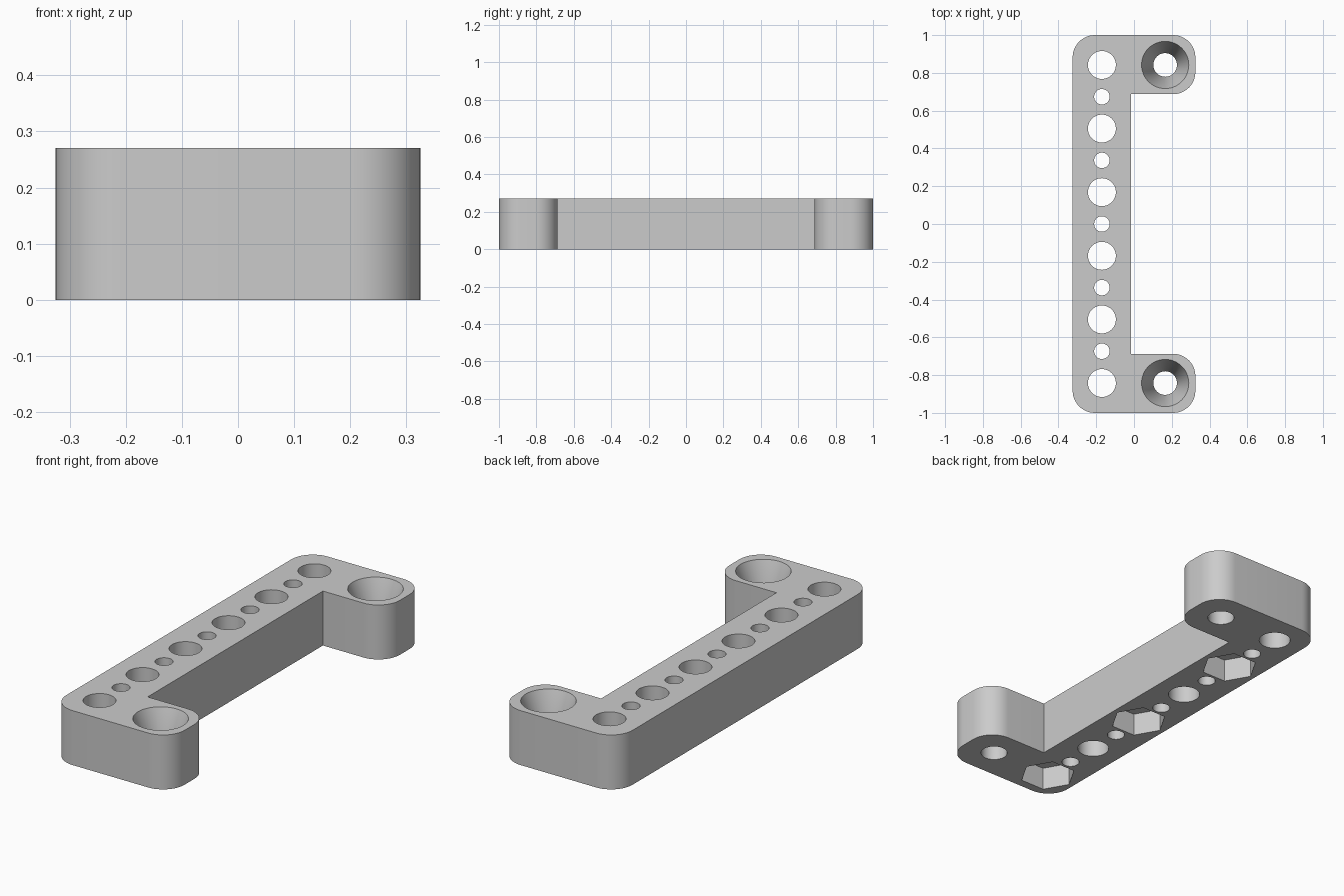
import bpy, bmesh, math

if "Cube" in bpy.data.objects:
    bpy.data.objects.remove(bpy.data.objects["Cube"], do_unlink=True)

HEIGHT = 0.27
HALF_X, HALF_Y = 0.325, 1.0
BAR_EDGE, ARM_EDGE = -0.015, 0.687
CORNER = 0.118
HOLE_X, SCREW_X, END_Y = -0.17, 0.165, 0.842

gray = bpy.data.materials.new("plain gray")
gray.use_nodes = True
gray.diffuse_color = (0.6, 0.6, 0.6, 1)
gray.node_tree.nodes["Principled BSDF"].inputs["Base Color"].default_value = (0.6, 0.6, 0.6, 1)


def make_object(name, bm):
    bmesh.ops.recalc_face_normals(bm, faces=bm.faces)
    mesh = bpy.data.meshes.new(name)
    bm.to_mesh(mesh)
    bm.free()
    mesh.materials.append(gray)
    obj = bpy.data.objects.new(name, mesh)
    bpy.context.collection.objects.link(obj)
    return obj


def rounded(x, y, start, steps=12):
    """Quarter-circle corner around a centre, counter-clockwise from start degrees."""
    return [(x + CORNER * math.cos(a), y + CORNER * math.sin(a))
            for a in (math.radians(start + 90 * i / steps) for i in range(steps + 1))]


def lathe(profile, x, y, sides=48):
    """Stacked rings of (radius, z), capped at both ends."""
    bm = bmesh.new()
    rings = []
    for r, z in profile:
        angles = [2 * math.pi * i / sides for i in range(sides)]
        rings.append([bm.verts.new((x + r * math.cos(a), y + r * math.sin(a), z)) for a in angles])
    for low, high in zip(rings, rings[1:]):
        for i in range(sides):
            j = (i + 1) % sides
            bm.faces.new((low[i], low[j], high[j], high[i]))
    bm.faces.new(rings[0])
    bm.faces.new(rings[-1])
    return make_object("cutter", bm)


def cut(target, cutter):
    cutter.hide_render = True
    mod = target.modifiers.new("cut", "BOOLEAN")
    mod.operation, mod.solver, mod.object = "DIFFERENCE", "EXACT", cutter
    bpy.context.view_layer.objects.active = target
    bpy.ops.object.modifier_apply(modifier=mod.name)
    bpy.data.objects.remove(cutter, do_unlink=True)


# Bracket body: upper half outline, mirrored for the lower half
right, left, top = HALF_X - CORNER, -HALF_X + CORNER, HALF_Y - CORNER
upper = [(BAR_EDGE, ARM_EDGE)]
upper += rounded(right, ARM_EDGE + CORNER, -90)
upper += rounded(right, top, 0)
upper += rounded(left, top, 90)
outline = upper + [(x, -y) for x, y in reversed(upper)]
bm = bmesh.new()
base = bm.faces.new([bm.verts.new((x, y, 0)) for x, y in outline])
walls = bmesh.ops.extrude_face_region(bm, geom=[base])
bmesh.ops.translate(bm, vec=(0, 0, HEIGHT),
                    verts=[v for v in walls["geom"] if isinstance(v, bmesh.types.BMVert)])
bracket = make_object("mounting_bracket", bm)

# Row of alternating large and small through holes
for i in range(11):
    y = END_Y - i * END_Y / 5
    radius = 0.041 if i % 2 else 0.074
    cut(bracket, lathe([(radius, -0.1), (radius, HEIGHT + 0.1)], HOLE_X, y))
    # Hexagonal nut pockets under every second large hole
    if i % 4 == 2:
        cut(bracket, lathe([(0.132, -0.1), (0.132, 0.115)], HOLE_X, y, sides=6))

# Countersunk screw holes in both arms
for y in (END_Y, -END_Y):
    cut(bracket, lathe([(0.0625, -0.1), (0.0625, 0.09), (0.125, HEIGHT), (0.125, HEIGHT + 0.1)],
                       SCREW_X, y))

# Smooth curved walls, crisp edges
bpy.ops.object.select_all(action="DESELECT")
bracket.select_set(True)
bpy.context.view_layer.objects.active = bracket
bpy.ops.object.shade_smooth_by_angle(angle=math.radians(30))
